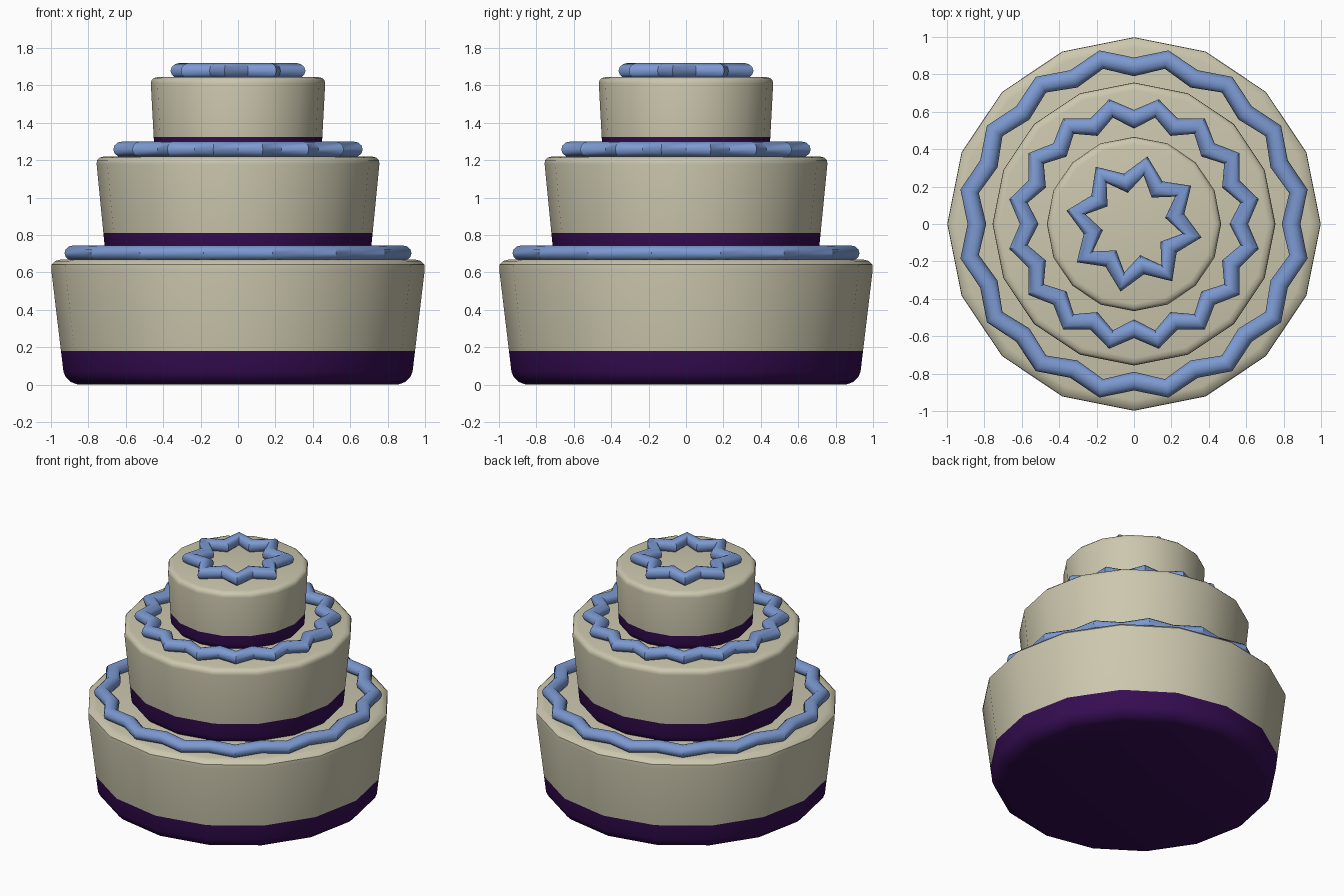
import bpy, bmesh, math

if "Cube" in bpy.data.objects:
    bpy.data.objects.remove(bpy.data.objects["Cube"])


def material(name, rgb):
    m = bpy.data.materials.new(name)
    m.diffuse_color = (*rgb, 1)
    m.use_nodes = True
    m.node_tree.nodes["Principled BSDF"].inputs["Base Color"].default_value = m.diffuse_color
    return m


CREAM = material("cream icing", (0.60, 0.57, 0.42))
PURPLE = material("purple band", (0.036, 0.004, 0.085))
BLUE = material("blue piping", (0.20, 0.32, 0.64))


def finish(bm, name, mats, angle):
    bmesh.ops.recalc_face_normals(bm, faces=bm.faces)
    me = bpy.data.meshes.new(name)
    bm.to_mesh(me)
    bm.free()
    ob = bpy.data.objects.new(name, me)
    bpy.context.collection.objects.link(ob)
    for m in mats:
        me.materials.append(m)
    bpy.ops.object.select_all(action='DESELECT')
    ob.select_set(True)
    bpy.context.view_layer.objects.active = ob
    bpy.ops.object.shade_smooth_by_angle(angle=math.radians(angle))


def ring(bm, r, z, n=16):
    return [bm.verts.new((r * math.cos(2 * math.pi * i / n),
                          r * math.sin(2 * math.pi * i / n), z)) for i in range(n)]


def bridge(bm, a, b, mat=0):
    n = len(a)
    for i in range(n):
        bm.faces.new((a[i], a[(i + 1) % n], b[(i + 1) % n], b[i])).material_index = mat


# Cake tier: 16-sided tapered drum with rounded rims and a purple lower band
def tier(name, z0, z1, band, r0, r1, b):
    def side(z):
        return r0 + (r1 - r0) * (z - z0) / (z1 - z0)
    bm = bmesh.new()
    profile = [(side(z0) - b, z0), (side(z0) - b * 0.45, z0 + b * 0.2),
               (side(z0 + b * 0.5) - b * 0.1, z0 + b * 0.6),
               (side(z0 + b), z0 + b), (side(band), band),
               (side(z1 - b * 0.8), z1 - b * 0.8),
               (side(z1) - b * 0.12, z1 - b * 0.4),
               (side(z1) - b * 0.4, z1 - b * 0.12), (side(z1) - b * 0.9, z1)]
    rings = [ring(bm, r, z) for r, z in profile]
    for i in range(len(rings) - 1):
        bridge(bm, rings[i], rings[i + 1], 1 if i < 4 else 0)
    bm.faces.new(rings[0]).material_index = 1
    bm.faces.new(rings[-1])
    finish(bm, name, (CREAM, PURPLE), 40)


# Piping: zigzag tube ring alternating between peak and valley radii
def piping(name, z, peaks, r_peak, r_valley, phase, w=0.05, h=0.042, sides=12):
    bm = bmesh.new()
    loops = []
    for k in range(peaks * 2):
        a = math.radians(phase) + math.pi * k / peaks
        rc = r_valley if k % 2 else r_peak
        loop = []
        for j in range(sides):
            t = 2 * math.pi * j / sides
            r = rc + w * math.cos(t)
            loop.append(bm.verts.new((r * math.cos(a), r * math.sin(a), z + h * math.sin(t))))
        loops.append(loop)
    for k in range(len(loops)):
        bridge(bm, loops[k], loops[(k + 1) % len(loops)])
    finish(bm, name, (BLUE,), 35)


tier("bottom_tier", 0.0, 0.67, 0.18, 0.925, 1.005, 0.07)
tier("middle_tier", 0.66, 1.22, 0.812, 0.705, 0.76, 0.05)
tier("top_tier", 1.215, 1.645, 1.325, 0.445, 0.468, 0.045)

piping("bottom_piping", 0.703, 16, 0.896, 0.84, 11.25)
piping("middle_piping", 1.258, 16, 0.63, 0.56, 11.25)
piping("top_piping", 1.678, 8, 0.316, 0.222, -11.25, w=0.052)
